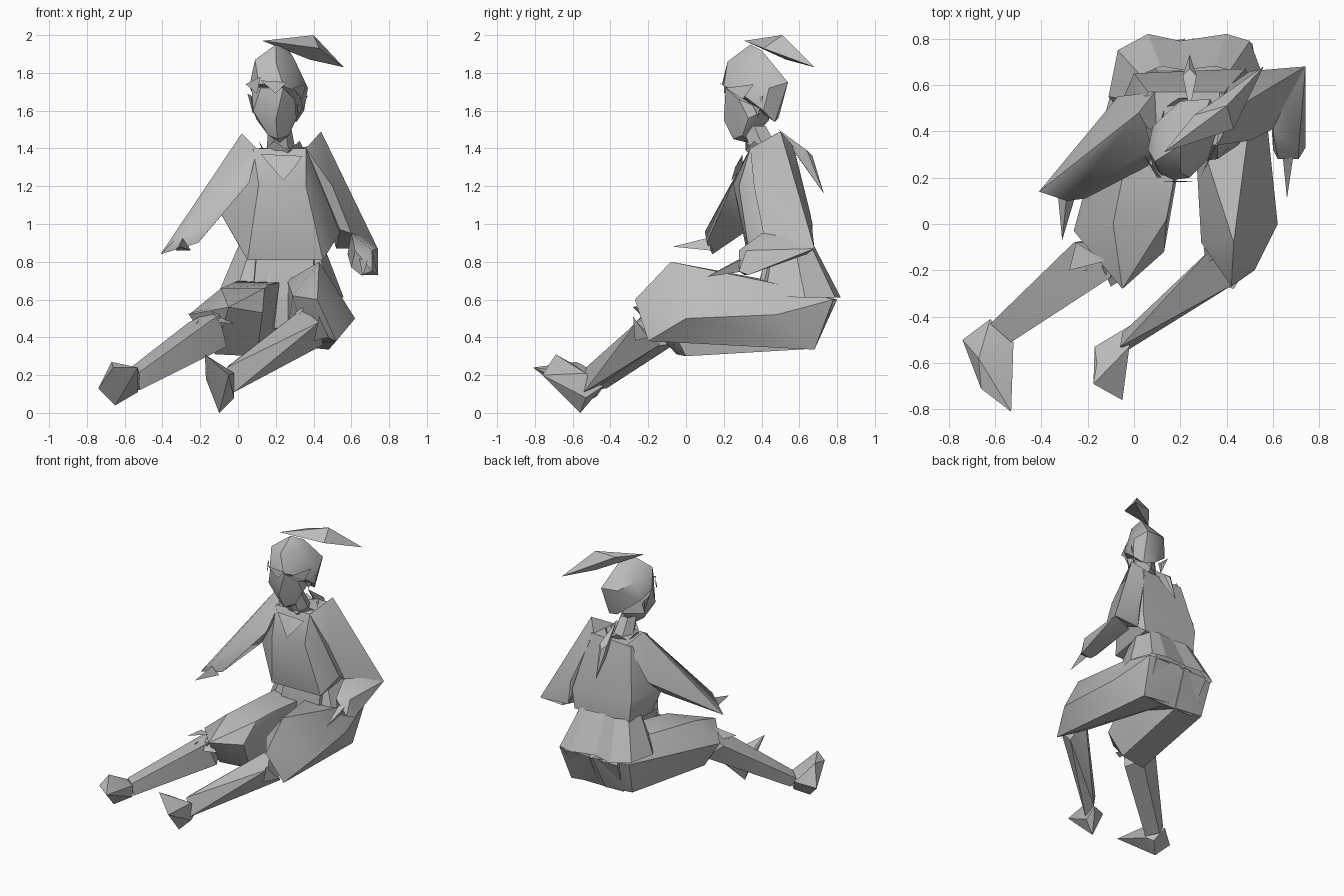
import bpy, bmesh, math
from mathutils import Vector

grey = bpy.data.materials.new("plain_grey")
grey.diffuse_color = (0.5, 0.5, 0.5, 1)


def finish(name, bm, angle=35):
    bmesh.ops.recalc_face_normals(bm, faces=bm.faces)
    me = bpy.data.meshes.new(name)
    bm.to_mesh(me)
    bm.free()
    me.materials.append(grey)
    ob = bpy.data.objects.new(name, me)
    bpy.context.collection.objects.link(ob)
    bpy.ops.object.select_all(action='DESELECT')
    ob.select_set(True)
    bpy.context.view_layer.objects.active = ob
    bpy.ops.object.shade_smooth_by_angle(angle=math.radians(angle))
    return ob


def hull(name, *pts):
    """Faceted solid wrapped around a few corner points."""
    bm = bmesh.new()
    for p in pts:
        bm.verts.new(p)
    bmesh.ops.convex_hull(bm, input=bm.verts)
    loose = [v for v in bm.verts if not v.link_faces]
    bmesh.ops.delete(bm, geom=loose, context='VERTS')
    return finish(name, bm)


def strip(name, upper, lower, closed=False):
    """Cloth strip between two rows of points."""
    bm = bmesh.new()
    a = [bm.verts.new(p) for p in upper]
    b = [bm.verts.new(p) for p in lower]
    n = len(a)
    for i in range(n if closed else n - 1):
        j = (i + 1) % n
        bm.faces.new((a[i], a[j], b[j], b[i]))
    return finish(name, bm, 15)


def flaps(name, *tris):
    """Loose pointed scraps of cloth."""
    bm = bmesh.new()
    for t in tris:
        bm.faces.new([bm.verts.new(p) for p in t])
    return finish(name, bm)


# Head
hull("face", (.07, .30, 1.74), (.08, .25, 1.60), (.12, .21, 1.72), (.20, .20, 1.55),
     (.24, .21, 1.72), (.30, .28, 1.66), (.31, .33, 1.56), (.21, .25, 1.45),
     (.22, .33, 1.43), (.16, .27, 1.47), (.27, .30, 1.47), (.30, .42, 1.60),
     (.10, .36, 1.55), (.22, .44, 1.55), (.20, .42, 1.70))
hull("cap", (.20, .34, 1.95), (.27, .40, 1.92), (.09, .27, 1.87), (.20, .22, 1.86),
     (.06, .32, 1.73), (.11, .22, 1.74), (.17, .19, 1.74), (.24, .20, 1.73),
     (.32, .28, 1.70), (.37, .44, 1.72), (.33, .54, 1.75), (.20, .53, 1.76),
     (.31, .47, 1.54), (.23, .49, 1.56), (.35, .41, 1.60), (.08, .42, 1.68),
     (.11, .45, 1.82), (.30, .33, 1.87))
flaps("cap_brim", ((.04, .30, 1.74), (.12, .20, 1.78), (.10, .20, 1.69)),
      ((.12, .185, 1.76), (.26, .185, 1.75), (.20, .18, 1.69)),
      ((.29, .21, 1.72), (.36, .36, 1.74), (.34, .30, 1.66)))
hull("left_ear", (.07, .34, 1.68), (.08, .38, 1.58), (.05, .42, 1.69), (.09, .40, 1.64))
hull("right_ear", (.31, .34, 1.66), (.32, .38, 1.57), (.37, .41, 1.68), (.31, .40, 1.63))
hull("feather", (.13, .31, 1.97), (.26, .47, 1.975), (.40, .51, 2.0), (.43, .41, 1.93),
     (.38, .53, 1.87), (.56, .68, 1.83))

# Neck and collar
ring = [(math.cos(k * math.pi / 3), math.sin(k * math.pi / 3)) for k in range(6)]
strip("neck", [(.22 + .06 * c, .36 + .07 * s, 1.52) for c, s in ring],
      [(.23 + .08 * c, .43 + .09 * s, 1.36) for c, s in ring], True)
n = 10
ring = [(math.cos(k * math.tau / n), math.sin(k * math.tau / n)) for k in range(n)]
strip("collar", [(.23 + .12 * c, .43 + .12 * s, 1.39 + .05 * (k % 2)) for k, (c, s) in enumerate(ring)],
      [(.23 + .09 * c, .43 + .09 * s, 1.36) for c, s in ring], True)
hull("neckerchief", (.12, .30, 1.37), (.34, .30, 1.36), (.24, .24, 1.23),
     (.30, .26, 1.30), (.23, .30, 1.30))
hull("scarf_tail", (.24, .49, 1.50), (.21, .64, 1.39), (.27, .64, 1.39),
     (.24, .67, 1.36), (.22, .64, 1.29), (.26, .64, 1.29), (.24, .73, 1.16))

# Tunic
hull("tunic_body", (.08, .34, 1.40), (.36, .34, 1.40), (.06, .57, 1.39), (.39, .57, 1.41),
     (.00, .65, 1.03), (.48, .67, 1.00), (.11, .25, 1.21), (.36, .28, 1.20),
     (-.10, .42, 1.07), (.57, .50, 1.00), (.05, .33, .81), (.45, .34, .81),
     (.02, .65, .86), (.46, .67, .86))
hull("left_sleeve", (.02, .48, 1.48), (.10, .34, 1.40), (.09, .57, 1.40), (-.07, .55, 1.15),
     (-.10, .42, 1.03), (.06, .25, 1.22), (-.41, .14, .84), (-.21, .11, .90), (-.29, .10, .96))
hull("left_hand", (-.33, .14, .86), (-.25, .13, .86), (-.29, .13, .93), (-.31, -.07, .88))
hull("right_upper_sleeve", (.44, .50, 1.49), (.36, .34, 1.40), (.37, .57, 1.41), (.50, .36, 1.20),
     (.50, .66, 1.05), (.63, .58, 1.04), (.74, .68, .87), (.52, .66, .87),
     (.60, .41, .95), (.54, .42, .97))
hull("right_forearm", (.74, .68, .87), (.63, .60, .96), (.58, .64, .84), (.60, .40, .95),
     (.74, .33, .73), (.71, .28, .75), (.62, .28, .86), (.71, .32, .86),
     (.60, .32, .77), (.65, .31, .73))
hull("right_hand", (.64, .31, .83), (.69, .31, .82), (.66, .31, .75), (.66, .11, .72))

# Tunic skirt, open at the front
hem = [(.16, .37, .62), (-.01, .42, .64), (-.11, .55, .62), (-.07, .75, .62), (.06, .82, .61),
       (.20, .79, .62), (.40, .82, .61), (.50, .79, .61), (.56, .63, .61), (.50, .42, .62),
       (.31, .37, .60)]
mid = Vector((.235, .51))
strip("tunic_skirt", [(mid.x + (x - mid.x) * .68, mid.y + (y - mid.y) * .55, .88) for x, y, z in hem], hem)

# Breeches
hull("breeches_seat", (.08, .38, .62), (.40, .38, .62), (.10, .42, .86), (.40, .42, .86),
     (.10, .66, .84), (.40, .66, .84), (.02, .79, .59), (.46, .79, .59),
     (.05, .67, .34), (.45, .67, .34), (.16, .40, .45), (.30, .40, .45))
hull("right_thigh", (.51, .78, .60), (.25, .80, .60), (.48, .68, .335), (.25, .68, .36),
     (.26, .45, .70), (.50, .45, .69), (.57, .48, .52), (.43, -.08, .80),
     (.42, -.27, .60), (.62, .00, .50), (.52, -.20, .38), (.29, -.08, .62),
     (.33, -.08, .46), (.30, .25, .68))
hull("left_thigh", (-.05, .75, .60), (.22, .80, .60), (-.03, .68, .36), (.20, .68, .34),
     (.00, .45, .70), (.22, .40, .69), (-.10, .30, .55), (-.26, -.03, .52),
     (-.05, -.28, .56), (.13, -.12, .53), (-.09, .00, .66), (.14, .02, .66),
     (.17, .18, .68), (-.12, -.05, .31), (.10, .00, .30), (.18, .25, .45))

# Boots
hull("left_shin", (-.26, -.08, .48), (-.10, -.23, .52), (-.06, -.17, .35), (-.12, -.08, .55),
     (-.12, -.05, .37), (-.62, -.43, .20), (-.53, -.51, .21), (-.52, -.50, .12), (-.58, -.42, .13))
hull("right_shin", (.34, -.10, .55), (.32, -.12, .45), (.43, -.26, .48), (.45, -.14, .36),
     (-.05, -.47, .25), (-.02, -.45, .15), (-.02, -.54, .11), (-.06, -.53, .24))
flaps("boot_cuffs", ((-.25, -.08, .53), (-.12, -.16, .56), (-.28, -.20, .52)),
      ((-.14, -.18, .54), (-.02, -.22, .47), (-.10, -.27, .48)),
      ((-.25, -.10, .42), (-.20, -.20, .50), (-.29, -.20, .38)),
      ((.30, -.10, .53), (.37, -.14, .58), (.31, -.17, .50)),
      ((.43, -.28, .51), (.48, -.20, .40), (.40, -.27, .38)))
hull("left_foot", (-.74, -.50, .13), (-.62, -.41, .18), (-.52, -.51, .20), (-.53, -.50, .11),
     (-.53, -.81, .24), (-.66, -.71, .24), (-.67, -.58, .27), (-.65, -.55, .04), (-.57, -.47, .09))
hull("right_foot", (-.17, -.53, .18), (-.02, -.44, .14), (-.02, -.53, .21), (-.02, -.53, .08),
     (-.05, -.76, .20), (-.175, -.69, .31), (-.10, -.56, .0), (-.16, -.60, .26))
